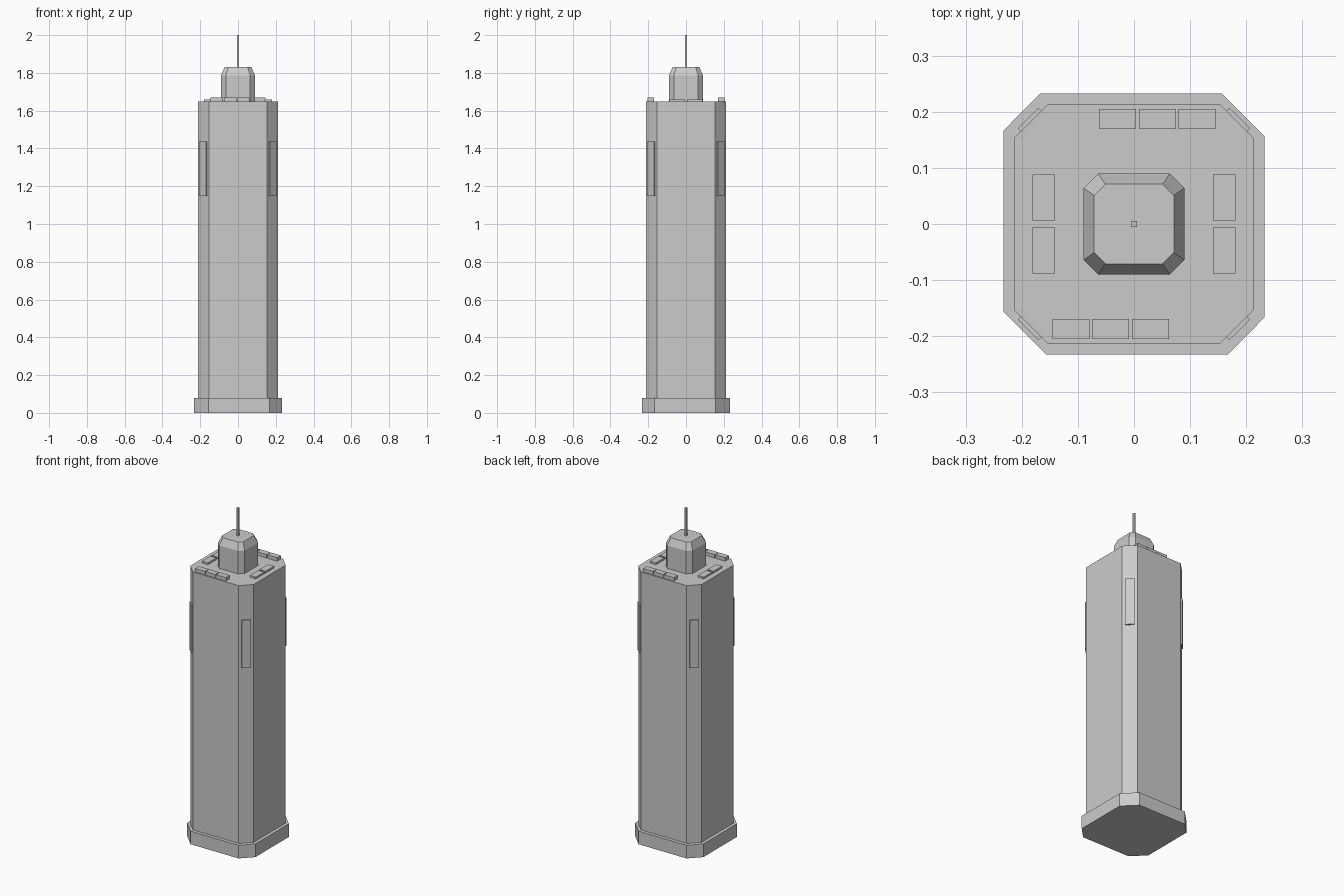
import bpy
import bmesh
from math import radians
from mathutils import Matrix

if "Cube" in bpy.data.objects:
    bpy.data.objects.remove(bpy.data.objects["Cube"])


def octagon(h, c):
    """Square outline of half-width h with corner cuts of length c."""
    k = h - c
    half = [(k, -h), (h, -k), (h, k), (k, h)]
    return half + [(-x, -y) for x, y in half]


def loft(name, layers):
    """Closed solid through stacked outlines: [(outline, z), ...]."""
    bm = bmesh.new()
    rings = [[bm.verts.new((x, y, z)) for x, y in pts] for pts, z in layers]
    n = len(rings[0])
    for a, b in zip(rings, rings[1:]):
        for i in range(n):
            j = (i + 1) % n
            bm.faces.new((a[i], a[j], b[j], b[i]))
    bm.faces.new(rings[0][::-1])
    bm.faces.new(rings[-1])
    return finish(name, bm)


def finish(name, bm):
    bmesh.ops.recalc_face_normals(bm, faces=bm.faces)
    mesh = bpy.data.meshes.new(name)
    bm.to_mesh(mesh)
    bm.free()
    obj = bpy.data.objects.new(name, mesh)
    bpy.context.collection.objects.link(obj)
    return obj


def box(name, center, size, turn=0):
    """Box placed at center, then swung about the tower axis."""
    bm = bmesh.new()
    bmesh.ops.create_cube(bm, size=1, matrix=Matrix.Rotation(radians(turn), 4, 'Z')
                          @ Matrix.Translation(center) @ Matrix.Diagonal((*size, 1)))
    return finish(name, bm)


# Plinth, with slightly uneven corner cuts
half = [(0.167, -0.233), (0.233, -0.166), (0.233, 0.156), (0.156, 0.233)]
plinth = half + [(-x, -y) for x, y in half]
loft("base_plinth", [(plinth, 0), (plinth, 0.08)])

# Main shaft
shaft = octagon(0.213, 0.059)
loft("tower_shaft", [(shaft, 0.08), (shaft, 1.648)])

# Penthouse with tapered cap
wall = octagon(0.09, 0.026)
loft("penthouse", [(wall, 1.648), (wall, 1.787), (octagon(0.071, 0.02), 1.83)])

# Antenna
box("antenna", (0, 0, 1.915), (0.01, 0.01, 0.17))

# Rooftop units: rows of three front and back, pairs on each side
for side, turn in (("back", 0), ("front", 180)):
    for i in range(3):
        box(f"roof_unit_{side}_{i + 1}", (-0.029 + i * 0.0705, 0.187, 1.658),
            (0.066, 0.036, 0.022), turn)
for side, turn in (("right", 0), ("left", 180)):
    for i, y in enumerate((-0.047, 0.047)):
        box(f"roof_unit_{side}_{i + 1}", (0.161, y, 1.653),
            (0.040, 0.082, 0.012), turn)

# Raised panels on the four cut corners
for i in range(4):
    box(f"corner_panel_{i + 1}", (0.2625, 0, 1.293), (0.009, 0.052, 0.29), 45 + 90 * i)
